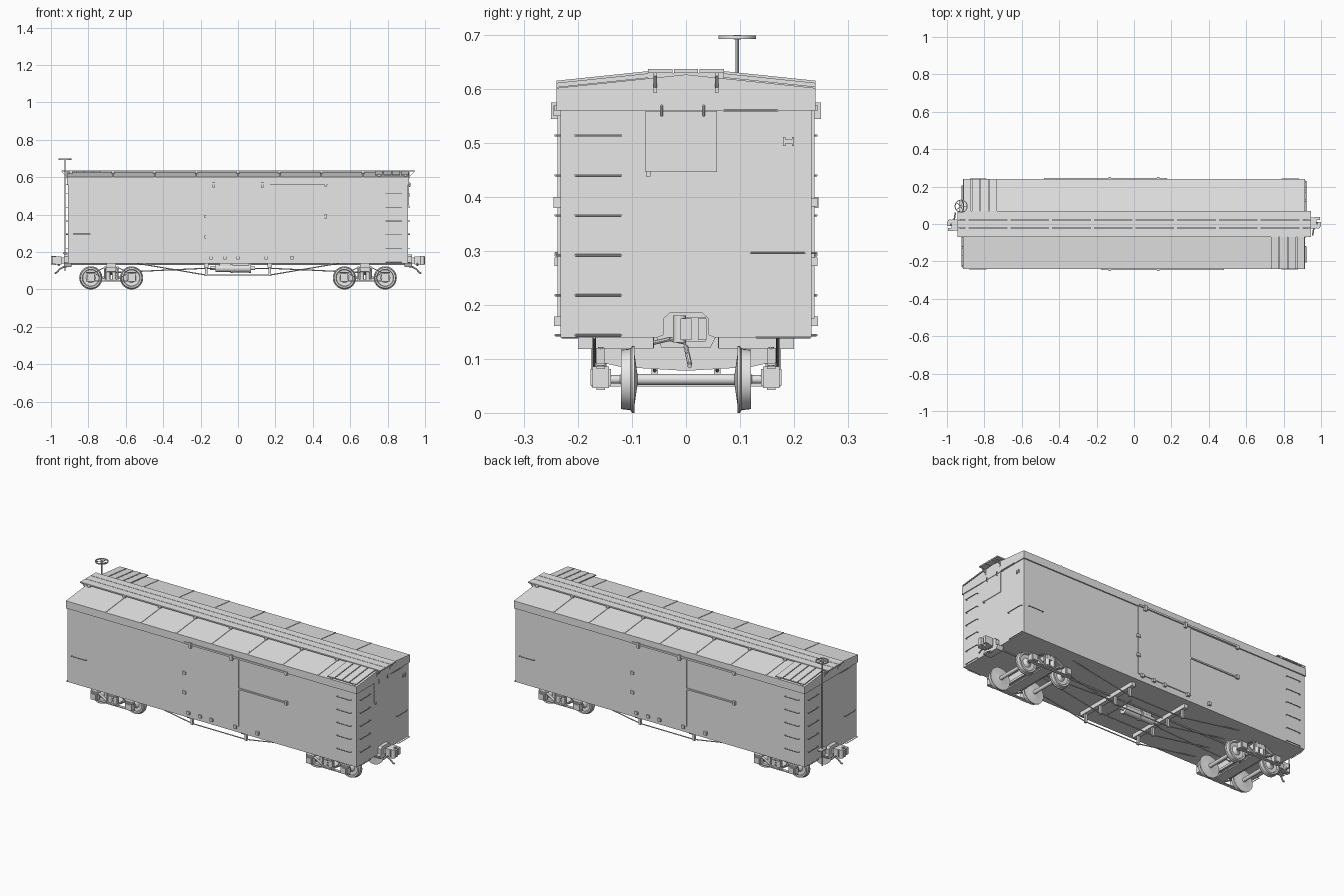
import bpy, bmesh, math
from mathutils import Matrix, Vector

cube = bpy.data.objects.get("Cube")
if cube:
    bpy.data.objects.remove(cube)

# Main dimensions
END, SIDE, FLOOR = .91, .233, .14
EDGE, FASCIA, EAVE, RIDGE = .24, .56, .602, .627
DOOR, RAIL_END = .17, .48
WALK, WALK_TOP = .07, .637
TRUCK, WHEELBASE, WHEEL, FRAME = .678, .218, .062, .158
POST, ROD_LOW = .17, .077
COUPLER = .155
THIN = .005

grey = bpy.data.materials.new("plain_grey")
grey.use_nodes = True
grey.diffuse_color = (.8, .8, .8, 1)
grey.node_tree.nodes["Principled BSDF"].inputs["Base Color"].default_value = grey.diffuse_color


def finish(name, bm, smooth=False):
    bmesh.ops.recalc_face_normals(bm, faces=bm.faces)
    mesh = bpy.data.meshes.new(name)
    bm.to_mesh(mesh)
    bm.free()
    mesh.materials.append(grey)
    obj = bpy.data.objects.new(name, mesh)
    bpy.context.collection.objects.link(obj)
    if smooth:
        bpy.ops.object.select_all(action='DESELECT')
        obj.select_set(True)
        bpy.context.view_layer.objects.active = obj
        bpy.ops.object.shade_smooth_by_angle(angle=math.radians(35))
    return obj


def box(name, centre, size):
    bm = bmesh.new()
    bmesh.ops.create_cube(bm, size=1, matrix=Matrix.Translation(centre) @ Matrix.Diagonal((*size, 1)))
    return finish(name, bm)


def both(half):
    """Mirror the half of a profile that runs outward from the middle."""
    return [(-u, v) for u, v in reversed(half) if u] + half


def prism(name, outline, middle, length, axis='X'):
    """Extrude a (y, z) outline along X, or an (x, z) outline along Y."""
    bm = bmesh.new()
    start = middle - length / 2
    face = bm.faces.new([bm.verts.new((start, u, v) if axis == 'X' else (u, start, v)) for u, v in outline])
    made = bmesh.ops.extrude_face_region(bm, geom=[face])['geom']
    move = Vector((length, 0, 0)) if axis == 'X' else Vector((0, length, 0))
    bmesh.ops.translate(bm, vec=move, verts=[v for v in made if isinstance(v, bmesh.types.BMVert)])
    return finish(name, bm)


def strap(name, path, middle, width, axis='X', thick=THIN):
    upper = [(u, v + thick / 2) for u, v in path]
    lower = [(u, v - thick / 2) for u, v in reversed(path)]
    return prism(name, upper + lower, middle, width, axis)


def lathe(name, profile, centre, axis):
    """Turn (distance, radius) pairs round an axis."""
    bm = bmesh.new()
    verts = [bm.verts.new((r, 0, d)) for d, r in profile]
    edges = [bm.edges.new(pair) for pair in zip(verts, verts[1:])]
    bmesh.ops.spin(bm, geom=verts + edges, cent=(0, 0, 0), axis=(0, 0, 1), angle=math.tau, steps=32)
    bmesh.ops.remove_doubles(bm, verts=bm.verts, dist=.0001)
    bm.transform(Matrix.Translation(centre) @ Vector((0, 0, 1)).rotation_difference(axis).to_matrix().to_4x4())
    return finish(name, bm, True)


def drum(name, centre, axis, radius, length):
    end = length / 2
    return lathe(name, both([(end, radius), (end, 0)]), centre, Vector(axis))


def rod(name, points, radius=.003):
    """Round bar through the points, one drum for each stretch."""
    points = [Vector(p) for p in points]
    bm = bmesh.new()
    for a, b in zip(points, points[1:]):
        aim = Vector((0, 0, 1)).rotation_difference(b - a).to_matrix().to_4x4()
        bmesh.ops.create_cone(bm, cap_ends=True, segments=8, radius1=radius, radius2=radius,
                              depth=(b - a).length, matrix=Matrix.Translation((a + b) / 2) @ aim)
    return finish(name, bm, True)


def rung(name, start, finish_at, outward):
    a, b, out = Vector(start), Vector(finish_at), Vector(outward) * .009
    return rod(name, [a, a + out, b + out, b], .002)


def roof_z(y):
    return RIDGE - (RIDGE - EAVE) * abs(y) / EDGE


# Body shell and roof
box("body", (0, 0, (FLOOR + EAVE - .02) / 2), (2 * END, 2 * SIDE, EAVE - .02 - FLOOR))
bpy.data.objects["body"].location.z = FLOOR / 2
bpy.data.objects["body"].location.z -= FLOOR / 2
prism("roof", both([(0, RIDGE), (EDGE, EAVE), (EDGE, FASCIA)]), 0, 2 * END + .01)

# Ridge boards, saddles and roof seams
for y in (-.0475, 0, .0475):
    box("ridge_board", (0, y, WALK_TOP - .0035), (1.89, .045, .007))
for i in range(-4, 5):
    x = i * .223
    box("board_saddle", (x, 0, RIDGE - THIN), (.016, 2 * WALK, .015))
    if abs(i) < 4:
        strap("roof_seam", both([(0, RIDGE), (EDGE, EAVE)]), x, .008)

# Everything up to the half turn below is built for one half and repeated
single = set(bpy.data.objects)

# Corner running boards
for i in range(4):
    strap("corner_board", [(-y, roof_z(y) + .011) for y in (EDGE, WALK)], .753 + i * .046, .041)
for x in (.755, .895):
    strap("corner_cleat", [(-y, roof_z(y) + THIN) for y in (EDGE, WALK)], x, .012, thick=.008)

# Sliding door, rails, stops, hangers, guides and latches
box("door", (0, -SIDE, .37), (2 * DOOR, .01, .39))
box("door_rail", ((RAIL_END - DOOR) / 2, -SIDE, FASCIA + THIN), (RAIL_END + DOOR, .024, .01))
box("middle_rail", (.32, -SIDE, .39), (.3, .012, .008))
for z in (.39, FASCIA):
    box("rail_stop", (RAIL_END - .01, -SIDE, z), (.014, .025, .02))
for x in (-.13, .13):
    box("door_hanger", (x, -EDGE, FASCIA), (.014, .02, .03))
for x in (-.145, -.07, 0, .15, .29):
    box("door_guide", (x, -SIDE, DOOR), (.016, .024, .018))
for z in (.28, .39):
    box("door_latch", (-DOOR, -SIDE, z), (.02, .022, .016))

# Corner ladders and grab irons
for i in range(6):
    z = FLOOR + .004 + i * .074
    rung("side_rung", (.79, -SIDE, z), (.875, -SIDE, z), (0, -1, 0))
    rung("end_rung", (END, -.205, z), (END, -.12, z), (1, 0, 0))
for y, z in ((.12, FASCIA), (.17, .296), (.18, FLOOR)):
    rung("end_grab_iron", (END, y - .05, z), (END, y + .05, z), (1, 0, 0))
rung("side_grab_iron", (-.79, -SIDE, .296), (-.88, -SIDE, .296), (0, -1, 0))

# Brackets carrying the ends of the ridge boards
for y in (-.057, .057):
    box("board_bracket", (END, y, .61), (.016, .006, .035))
    strap("board_brace", [(END, .597), (END + .03, RIDGE)], y, .006, 'Y')

# Coupler, striker plate and air hose
prism("striker_plate", both([(.045, .12), (.055, FLOOR), (.042, .145), (.042, .175), (.03, .186)]), END, .04)
box("coupler_shank", (END + .03, 0, COUPLER), (.06, .03, .03))
box("coupler_head", (END + .05, .006, COUPLER), (.03, .06, .045))
box("coupler_jaw", (.98, .03, COUPLER), (.03, .016, .04))
drum("coupler_knuckle", (.985, -.012, COUPLER), (0, 0, 1), .012, .05)
box("knuckle_tip", (.99, 0, COUPLER), (.02, .02, .04))
rod("uncoupling_lever", [(.955, -.06, .13), (.96, -.03, .137), (.96, 0, .13)], .004)
rod("air_hose", [(.89, 0, .125), (.93, 0, .122), (.955, .003, .108), (.97, .007, .09), (.98, .007, .087)], .0045)

# Truck bolster and wheelsets
prism("truck_bolster", both([(0, .078), (.12, .085), (.165, .095), (.165, .12)]), TRUCK, .05)
box("body_bolster", (TRUCK, 0, .13), (.05, .12, .024))
wheel = [(.09, .01), (.095, .045), (.095, WHEEL), (.1, WHEEL), (.103, .057), (.12, .055),
         (.12, .046), (.113, .043), (.111, .025), (.122, .008), (.17, .008), (.17, 0)]
axles = (TRUCK - WHEELBASE / 2, TRUCK + WHEELBASE / 2)
for x in axles:
    lathe("wheelset", both(wheel), (x, 0, WHEEL), Vector((0, 1, 0)))


def truck_bar(name, half, y):
    strap(name, [(TRUCK + u, v) for u, v in both(half)], y, .016, 'Y')


# Truck side frames
for y in (-FRAME, FRAME):
    truck_bar("upper_arch_bar", [(.035, .118), (.09, .09), (.135, .09)], y)
    truck_bar("lower_arch_bar", [(.035, .054), (.085, .084), (.135, .084)], y)
    truck_bar("tie_bar", [(.135, .045)], y)
    for side in (-1, 1):
        x = TRUCK + side * .034
        rod("column_bolt", [(x, y, .042), (x, y, .122)], THIN)
        drum("bolster_spring", (TRUCK + side * .016, y, .075), (0, 0, 1), .011, .036)
    for x in axles:
        box("journal_box", (x, y, .066), (.04, .03, .04))
        box("journal_lid", (x, y, .066), (.03, .038, .03))
box("spring_plank", (TRUCK, 0, .052), (.06, .35, .007))
for x in (TRUCK - .042, TRUCK + .042):
    box("brake_beam", (x, 0, .064), (.01, EDGE, .012))

# Needle beam, queen posts and half of each truss rod
box("needle_beam", (POST, 0, .13), (.024, .4, .024))
for y in (-POST, -.058, .058, POST):
    box("queen_post", (POST, y, .095), (.014, .012, .046))
    rod("truss_rod", [(0, y, ROD_LOW), (POST, y, ROD_LOW), (.54, y, FLOOR)])
rod("brake_rod", [(.08, 0, .113), (.2, .03, .112), (TRUCK, .03, .09)])

# Repeat the half with a half turn about the upright axis
for obj in set(bpy.data.objects) - single:
    twin = obj.copy()
    twin.matrix_world = Matrix.Rotation(math.pi, 4, 'Z')
    bpy.context.collection.objects.link(twin)

# Hatch, hooks and tie bracket on one end
box("end_hatch", (END, -.009, .503), (.006, .132, .113))
box("hatch_stop", (END, -WALK, .443), (.016, .009, .01))
for y in (-.045, .033):
    rung("hatch_hook", (END, y, .55), (END, y, .57), (1, 0, 0))
box("tie_bracket", (END, .19, .503), (.01, .02, .008))
for y in (.182, .198):
    box("tie_bracket_post", (END, y, .503), (.012, .004, .017))

# Brake shaft, handwheel and step
hub = Vector((-.924, .095, .696))
rod("brake_shaft", [(hub.x, hub.y, .1), hub])
rim = both([(.003, .035), (.003, .03)])
lathe("handwheel_rim", rim + rim[:1], hub, Vector((0, 0, 1)))
drum("handwheel_hub", hub, (0, 0, 1), .007, .008)
for i in range(5):
    spoke = Matrix.Rotation(i * math.tau / 5, 3, 'Z') @ Vector((.032, 0, 0))
    rod("handwheel_spoke", [hub, hub + spoke], .002)
box("brake_step", (hub.x, hub.y, .193), (.025, .05, .007))

# Brake cylinder and rigging
for name, x, radius, length in (("brake_cylinder", .015, .022, .1), ("cylinder_flange", -.035, .026, .01),
                                ("cylinder_flange", .065, .026, .01), ("brake_reservoir", -.08, .02, .08),
                                ("cylinder_pipe", -.03, .009, EDGE)):
    drum(name, (x, 0, .113), (1, 0, 0), radius, length)
box("cylinder_mount", (-.02, 0, .133), (.16, .03, .017))
box("brake_lever", (.095, 0, .113), (.01, .18, THIN))
rod("train_pipe", [(-END, .03, .134), (END, .03, .134)], .004)
